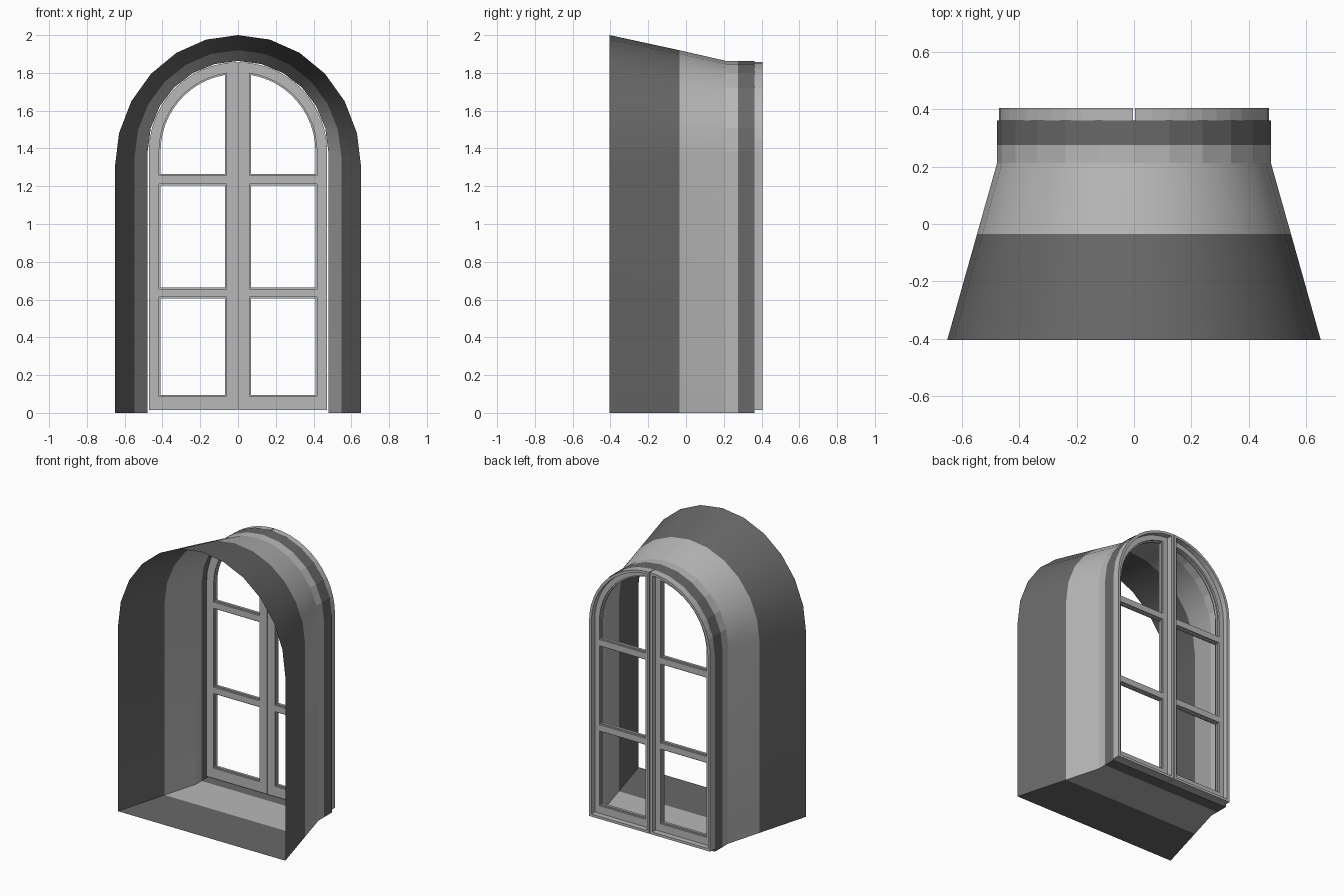
import bpy, bmesh, math

cube = bpy.data.objects.get("Cube")
if cube:
    bpy.data.objects.remove(cube, do_unlink=True)


def material(name, value):
    mat = bpy.data.materials.new(name)
    mat.use_nodes = True
    colour = (value, value, value, 1)
    mat.diffuse_color = colour
    mat.node_tree.nodes["Principled BSDF"].inputs["Base Color"].default_value = colour
    return mat


LIGHT = material("light grey", 0.48)
DARK = material("dark grey", 0.14)
SPRING = 1.385       # height where the window arch starts
SASH_RADIUS = 0.472


# Window reveal: an open, flared tunnel with an arched section
def reveal_ring(bm, y, half_width, spring, rise, steps=12):
    points = [(half_width, 0)]
    for i in range(steps + 1):
        a = math.pi * i / steps
        points.append((half_width * math.cos(a), spring + rise * math.sin(a)))
    points.append((-half_width, 0))
    return [bm.verts.new((x, y, z)) for x, z in points]


def build_reveal():
    # y, half width, spring height, arch rise
    sections = [(-0.405, 0.652, 1.30, 0.70), (-0.035, 0.548, 1.351, 0.569),
                (0.213, 0.478, SPRING, 0.478), (0.275, 0.478, SPRING, 0.478),
                (0.362, 0.478, SPRING, 0.478)]
    band_colours = [1, 0, 0, 1]
    bm = bmesh.new()
    rings = [reveal_ring(bm, *s) for s in sections]
    for band, (a, b) in enumerate(zip(rings, rings[1:])):
        for i in range(len(a)):
            j = (i + 1) % len(a)
            face = bm.faces.new((a[i], a[j], b[j], b[i]))
            face.material_index = band_colours[band]
    bmesh.ops.recalc_face_normals(bm, faces=bm.faces)
    roof = max(bm.faces, key=lambda f: f.calc_center_median().z)
    if roof.normal.z < 0:
        bmesh.ops.reverse_faces(bm, faces=bm.faces)
    mesh = bpy.data.meshes.new("window_reveal")
    bm.to_mesh(mesh)
    bm.free()
    mesh.materials.append(LIGHT)
    mesh.materials.append(DARK)
    obj = bpy.data.objects.new("window_reveal", mesh)
    bpy.context.collection.objects.link(obj)
    bpy.context.view_layer.objects.active = obj
    obj.select_set(True)
    bpy.ops.object.shade_smooth_by_angle(angle=math.radians(40))
    obj.select_set(False)
    # The straight collar stays faceted
    for poly in mesh.polygons:
        poly.use_smooth = poly.center.y < 0.2


# Flat outlines for one sash, in x and z
def arched(x0, z0, radius, steps=12):
    end = math.acos(x0 / radius)
    arc = [(radius * math.cos(end * i / steps), SPRING + radius * math.sin(end * i / steps))
           for i in range(steps + 1)]
    return [(x0, z0), (radius, z0)] + arc


def rectangle(x0, z0, x1, z1):
    return [(x0, z0), (x1, z0), (x1, z1), (x0, z1)]


def sash_outline(inset):
    return arched(0.003 + inset, 0.015 + inset, SASH_RADIUS - inset)


def openings(grow):
    x0, x1 = 0.068 - grow, 0.41 + grow
    return [rectangle(x0, 0.095 - grow, x1, 0.605 + grow),
            rectangle(x0, 0.665 - grow, x1, 1.205 + grow),
            arched(x0, 1.265 - grow, x1)]


def plate(name, loops, y0, y1, side):
    """Filled outlines with holes, extruded from y0 to y1."""
    curve = bpy.data.curves.new(name, "CURVE")
    curve.dimensions = "2D"
    curve.fill_mode = "BOTH"
    curve.extrude = (y1 - y0) / 2
    for loop in loops:
        spline = curve.splines.new("POLY")
        spline.points.add(len(loop) - 1)
        for point, (x, z) in zip(spline.points, loop):
            point.co = (side * x, z, 0, 1)
        spline.use_cyclic_u = True
    curve.materials.append(LIGHT)
    obj = bpy.data.objects.new(name, curve)
    obj.rotation_euler.x = math.pi / 2
    obj.location.y = (y0 + y1) / 2
    bpy.context.collection.objects.link(obj)
    bpy.context.view_layer.objects.active = obj
    obj.select_set(True)
    bpy.ops.object.convert(target="MESH")
    bpy.ops.object.shade_flat()
    bpy.context.object.select_set(False)


bpy.ops.object.select_all(action="DESELECT")
build_reveal()

# Two mirrored sashes: raised rim, recessed frame with bars, glazing beads
for label, side in (("left", 1), ("right", -1)):
    plate(label + "_sash_rim", [sash_outline(0), sash_outline(0.018)], 0.325, 0.405, side)
    plate(label + "_sash_frame", [sash_outline(0.018)] + openings(0.008), 0.325, 0.367, side)
    for n, (outer, inner) in enumerate(zip(openings(0.008), openings(0))):
        plate(f"{label}_glazing_bead_{n + 1}", [outer, inner], 0.337, 0.355, side)
